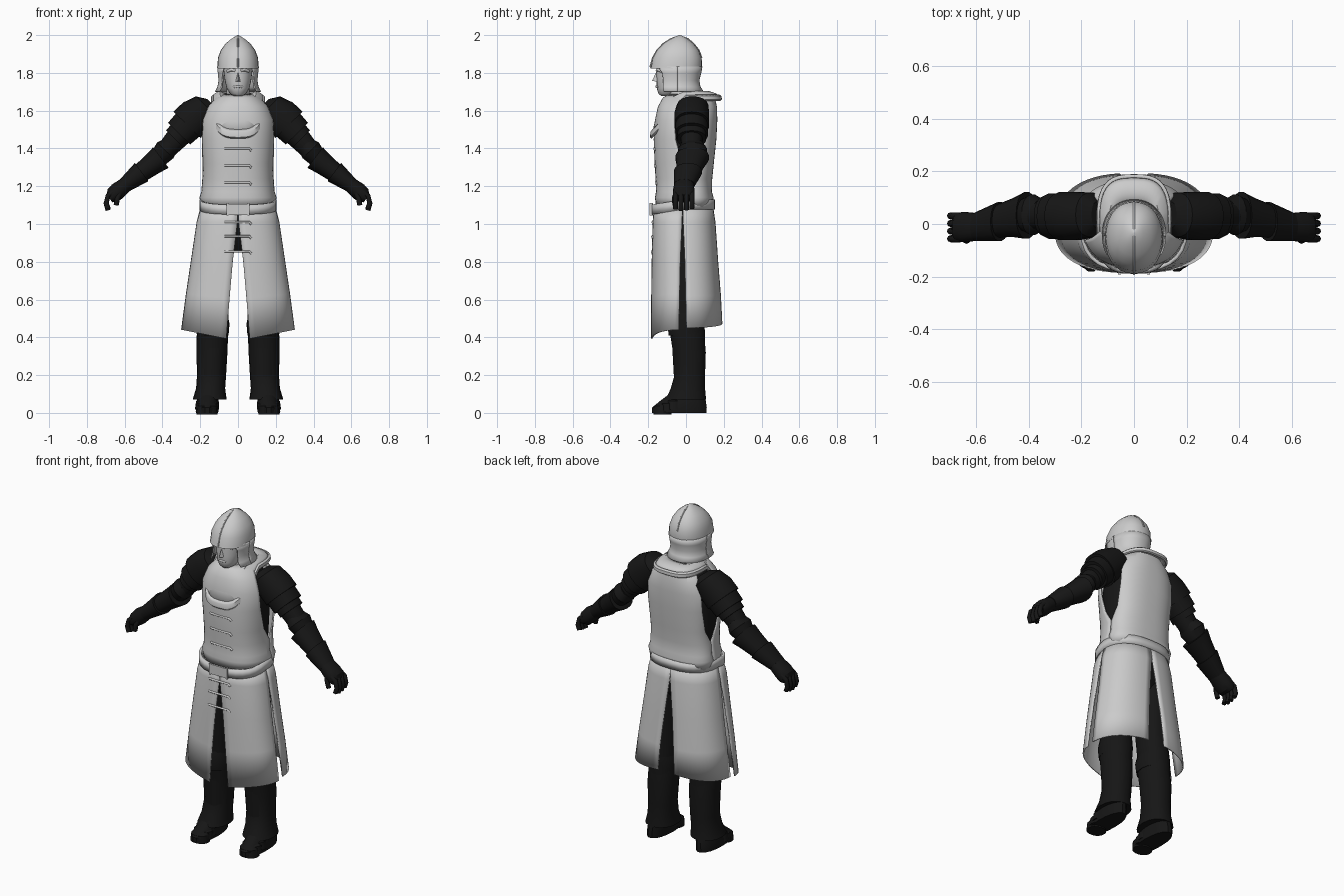
import bpy, bmesh, math
from mathutils import Vector

black = bpy.data.materials.new("black_armour")
black.diffuse_color = (0.008, 0.008, 0.008, 1)


def power(v, e):
    return math.copysign(abs(v) ** e, v)


def finish(name, verts, faces, mirror=False, solid=0, dark=False, angle=40):
    me = bpy.data.meshes.new(name)
    me.from_pydata(verts, [], faces)
    bm = bmesh.new()
    bm.from_mesh(me)
    bmesh.ops.remove_doubles(bm, verts=bm.verts, dist=1e-5)
    bmesh.ops.recalc_face_normals(bm, faces=bm.faces)
    for f in bm.faces:
        f.smooth = True
    bm.to_mesh(me)
    bm.free()
    me.set_sharp_from_angle(angle=math.radians(angle))
    ob = bpy.data.objects.new(name, me)
    bpy.context.collection.objects.link(ob)
    if mirror:
        m = ob.modifiers.new("mirror", 'MIRROR')
        m.merge_threshold = 0.0005
    if solid:
        s = ob.modifiers.new("thickness", 'SOLIDIFY')
        s.thickness, s.offset = solid, 0
    if dark:
        me.materials.append(black)
    return ob


def tube(name, rings, axis=(0, 0, 1), n=2.2, sides=28, cap=True, **kw):
    """Loft of rings (x, y, z, radius_u, radius_y, front_drop) square to the axis."""
    w, v = Vector(axis).normalized(), Vector((0, 1, 0))
    u = v.cross(w)
    verts, faces = [], []
    for r in rings:
        drop = r[5] if len(r) > 5 else 0
        for k in range(sides):
            t = math.tau * k / sides
            a, b = power(math.cos(t), 2 / n), power(math.sin(t), 2 / n)
            p = Vector(r[:3]) + u * a * r[3] + v * b * r[4]
            p.z -= drop * max(0, -b)
            verts.append(p)
    for i in range(len(rings) - 1):
        for k in range(sides):
            a, b = i * sides + k, i * sides + (k + 1) % sides
            faces.append((a, b, b + sides, a + sides))
    if cap:
        faces.append(range(sides))
        faces.append(range(len(verts) - sides, len(verts)))
    return finish(name, verts, faces, **kw)


def panel(name, rings, side, n=2.5, cols=14, solid=0.008):
    """Mirrored cloth quarter; ring = z, rx, cy, ry, centre_gap, side_gap, side_lift."""
    verts, faces = [], []
    for z, rx, cy, ry, gm, gs, dz in rings:
        t0 = math.asin((gs / ry) ** (n / 2))
        t1 = math.acos((gm / rx) ** (n / 2))
        for k in range(cols + 1):
            t = t0 + (t1 - t0) * k / cols
            a, b = power(math.cos(t), 2 / n), power(math.sin(t), 2 / n)
            a = 0 if a < 1e-6 else a
            verts.append((a * rx, cy + side * b * ry, z + dz * a))
    for i in range(len(rings) - 1):
        for k in range(cols):
            a = i * (cols + 1) + k
            faces.append((a, a + 1, a + cols + 2, a + cols + 1))
    return finish(name, verts, faces, mirror=True, solid=solid)


def cords(name, paths, r, dark=False):
    cu = bpy.data.curves.new(name, 'CURVE')
    cu.dimensions, cu.bevel_depth, cu.bevel_resolution = '3D', r, 2
    cu.use_fill_caps = True
    for path in paths:
        s = cu.splines.new('POLY')
        s.points.add(len(path) - 1)
        for pt, co in zip(s.points, path):
            pt.co = (*co, 1)
    if dark:
        cu.materials.append(black)
    ob = bpy.data.objects.new(name, cu)
    bpy.context.collection.objects.link(ob)


def box(name, c, s):
    v = [(c[0] + i * s[0], c[1] + j * s[1], c[2] + k * s[2])
         for i in (-.5, .5) for j in (-.5, .5) for k in (-.5, .5)]
    f = [(0, 1, 3, 2), (4, 6, 7, 5), (0, 4, 5, 1), (2, 3, 7, 6), (0, 2, 6, 4), (1, 5, 7, 3)]
    finish(name, v, f)


# Coat body, front and back, with armholes
panel("coat_front", [
    (1.09, .190, .03, .185, 0, 0, 0), (1.14, .200, .03, .190, 0, 0, 0),
    (1.17, .190, .03, .185, 0, 0, 0), (1.24, .185, .03, .187, 0, 0, 0),
    (1.32, .187, .03, .192, 0, .05, 0), (1.45, .198, .03, .197, 0, .085, 0),
    (1.55, .195, .03, .190, 0, .09, 0), (1.62, .165, .03, .175, 0, .08, 0),
    (1.665, .12, .03, .150, 0, .05, 0), (1.685, .07, .03, .120, 0, 0, 0)], -1)
panel("coat_back", [
    (1.09, .190, .03, .105, 0, 0, 0), (1.14, .200, .03, .112, 0, 0, 0),
    (1.17, .190, .03, .103, 0, 0, 0), (1.24, .185, .03, .105, 0, 0, 0),
    (1.32, .187, .03, .113, 0, .045, 0), (1.45, .198, .03, .127, 0, .07, 0),
    (1.55, .195, .03, .132, 0, .075, 0), (1.62, .165, .03, .130, 0, .07, 0),
    (1.665, .12, .03, .120, 0, .04, 0), (1.685, .07, .03, .080, 0, 0, 0)], 1)

# Skirt of the coat: four flared panels with slits
panel("skirt_front", [
    (1.09, .190, -.018, .147, 0, 0, 0), (1.01, .215, -.018, .155, .003, .003, 0),
    (.80, .245, -.018, .160, .028, .012, .01), (.60, .272, -.018, .163, .045, .016, .03),
    (.38, .298, -.018, .165, .062, .02, .06)], -1)
panel("skirt_back", [
    (1.11, .190, -.018, .155, 0, 0, 0), (1.01, .215, -.018, .170, .003, .003, 0),
    (.80, .245, -.018, .185, .028, .012, 0), (.62, .272, -.018, .200, .045, .016, 0),
    (.475, .296, -.018, .208, .055, .02, -.025)], 1)

# Belt and buckle
tube("belt", [(0, -.015, 1.078, .198, .162, .028), (0, -.015, 1.13, .198, .162, .028)],
     n=2.5, cap=False, solid=.014)
box("buckle_plate", (0, -.183, 1.077), (.10, .012, .058))
for x in (-.055, .055):
    box("buckle_bar", (x, -.184, 1.077), (.01, .016, .066))

# Draped collar with hem
tube("collar", [(0, -.02, 1.685, .068, .08, .06), (0, -.005, 1.70, .095, .125, .06),
                (0, 0, 1.688, .122, .158, .13), (0, 0, 1.665, .135, .178, .20)],
     n=3, sides=40, cap=False, solid=.008)
tube("collar_hem", [(0, 0, 1.682, .131, .176, .183), (0, 0, 1.675, .139, .186, .19),
                    (0, 0, 1.660, .140, .187, .20), (0, 0, 1.654, .135, .180, .20)],
     n=3, sides=40, cap=False, solid=.006)
tube("scarf", [(0, -.01, 1.62, .085, .085), (0, -.01, 1.66, .08, .085, .03),
               (0, -.02, 1.69, .065, .07, .05)], cap=False, solid=.01)

# Cord closures down the front
cords("front_cords", [[(-.07, y + .004, z), (-.06, y, z), (.06, y, z), (.07, y + .004, z - .012)]
                      for z, y in ((1.40, -.167), (1.31, -.164), (1.22, -.159),
                                   (1.01, -.177), (.935, -.179), (.855, -.181))], .006)

# Head
tube("head", [(0, -.11, 1.678, .022, .022), (0, -.098, 1.69, .042, .048), (0, -.08, 1.72, .06, .075),
              (0, -.065, 1.76, .07, .09), (0, -.06, 1.80, .075, .097), (0, -.055, 1.84, .078, .10),
              (0, -.05, 1.90, .06, .07)])
tube("neck", [(0, -.02, 1.58, .07, .07), (0, -.035, 1.74, .058, .065)])
finish("nose", [(0, -.152, 1.815), (-.017, -.145, 1.752), (.017, -.145, 1.752), (0, -.18, 1.758)],
       [(0, 1, 3), (0, 3, 2), (1, 2, 3), (0, 2, 1)])
cords("lips", [[(-.024, -.146, 1.725), (0, -.157, 1.728), (.024, -.146, 1.725)]], .006)
cords("brows", [[(s * .014, -.153, 1.812), (s * .035, -.148, 1.817), (s * .056, -.128, 1.808)]
                for s in (1, -1)], .008)

# Helmet: peaked dome, crest ridge, open-faced neck guard
tube("helmet_dome", [(0, -.053, 1.822, .110, .136), (0, -.05, 1.835, .109, .135),
                     (0, -.047, 1.88, .106, .130), (0, -.043, 1.92, .091, .111),
                     (0, -.04, 1.955, .066, .08), (0, -.036, 1.98, .036, .044),
                     (0, -.033, 2.0, .003, .003)])
cords("helmet_crest", [[(0, -.19, 1.83), (0, -.176, 1.88), (0, -.153, 1.92), (0, -.12, 1.955),
                        (0, -.08, 1.98), (0, -.034, 1.997), (0, .01, 1.98), (0, .04, 1.955),
                        (0, .068, 1.92), (0, .083, 1.88)]], .004)
panel("helmet_cheeks", [(1.835, .107, -.045, .128, .07, 0, 0), (1.80, .103, -.045, .12, .082, 0, 0),
                        (1.76, .099, -.045, .115, .08, 0, 0), (1.725, .105, -.045, .118, .085, 0, 0),
                        (1.70, .118, -.045, .122, .10, 0, 0)], -1, n=2.2)
panel("helmet_neck_guard", [(1.835, .107, -.045, .128, 0, 0, 0), (1.80, .103, -.045, .122, 0, 0, 0),
                            (1.76, .099, -.045, .112, 0, 0, 0), (1.725, .105, -.045, .118, 0, 0, 0),
                            (1.70, .118, -.045, .135, 0, 0, 0)], 1, n=2.2)

# Black padding under the coat
tube("under_body", [(0, 0, .86, .10, .07), (0, 0, .93, .17, .12), (0, -.01, 1.10, .178, .13),
                    (0, 0, 1.25, .172, .12), (0, 0, 1.45, .182, .13), (0, .01, 1.58, .17, .12),
                    (0, .02, 1.64, .12, .09)], n=2.5, dark=True)

# Arms: layered shoulder plates, sleeve, elbow, forearm guard, glove
limb = dict(mirror=True, dark=True, angle=28, sides=18)
A1, A2 = (.7, 0, -.72), (.8, 0, -.6)
tube("sleeve", [(.2, .03, 1.59, .08, .07), (.40, .03, 1.37, .048, .052)], A1, **limb)
tube("shoulder_plate", [(.14, .035, 1.64, .03, .05), (.165, .035, 1.62, .08, .085),
                        (.22, .03, 1.575, .098, .093), (.27, .03, 1.525, .10, .093)], A1, **limb)
tube("upper_arm_plate", [(.24, .03, 1.55, .09, .085), (.312, .03, 1.478, .082, .088)], A1, **limb)
tube("lower_arm_plate", [(.28, .03, 1.51, .068, .075), (.335, .03, 1.45, .064, .078)], A1, **limb)
tube("elbow_plate", [(.355, .033, 1.42, .045, .06), (.385, .035, 1.39, .06, .078),
                     (.42, .035, 1.35, .05, .06)], A1, **limb)
tube("forearm_guard", [(.408, .033, 1.352, .068, .09), (.45, .025, 1.32, .06, .076),
                       (.57, 0, 1.228, .042, .052)], A2, **limb)
tube("glove_cuff", [(.51, .01, 1.275, .06, .075), (.60, -.01, 1.205, .04, .055)], A2, **limb)
tube("hand", [(.58, -.01, 1.22, .038, .05), (.64, -.012, 1.172, .046, .058),
              (.665, -.012, 1.15, .042, .057), (.68, -.012, 1.135, .025, .05)], A2, **limb)
fingers = []
for s in (1, -1):
    for i in range(4):
        y, d = -.056 + .029 * i, .008 * abs(i - 1.3)
        fingers.append([(s * .66, y, 1.17), (s * .688, y, 1.15), (s * .698, y, 1.11),
                        (s * .688, y, 1.07 + d)])
    fingers.append([(s * .625, -.05, 1.17), (s * .638, -.062, 1.135), (s * .645, -.058, 1.10)])
cords("fingers", fingers, .0135, dark=True)

# Legs: trousers, knee guard, shin guard, layered shoes
tube("leg", [(.095, 0, .97, .075, .11), (.107, 0, .84, .08, .105), (.125, 0, .6, .078, .09),
             (.135, .012, .42, .08, .09), (.14, .015, .1, .065, .075)], **limb)
tube("knee_guard", [(.134, .005, .53, .078, .09), (.133, 0, .47, .088, .10),
                    (.134, .003, .41, .084, .096)], **limb)
tube("shin_guard", [(.135, .005, .43, .083, .092), (.138, .018, .32, .082, .088),
                    (.14, .02, .2, .077, .082), (.145, .01, .13, .077, .092),
                    (.15, 0, .07, .09, .108)], **limb)
tube("shoe", [(.163, -.035, 0, .058, .146), (.163, -.035, .028, .06, .147),
              (.16, -.018, .06, .058, .125), (.155, .012, .11, .052, .088)], **limb)
for i in range(3):
    y, z = -.065 - .03 * i, .078 - .013 * i
    tube("shoe_plate", [(.164, y, z - .06, .064 - .004 * i, .048), (.162, y, z - .015, .06 - .004 * i, .046),
                        (.16, y + .01, z, .042, .03)], **limb)
